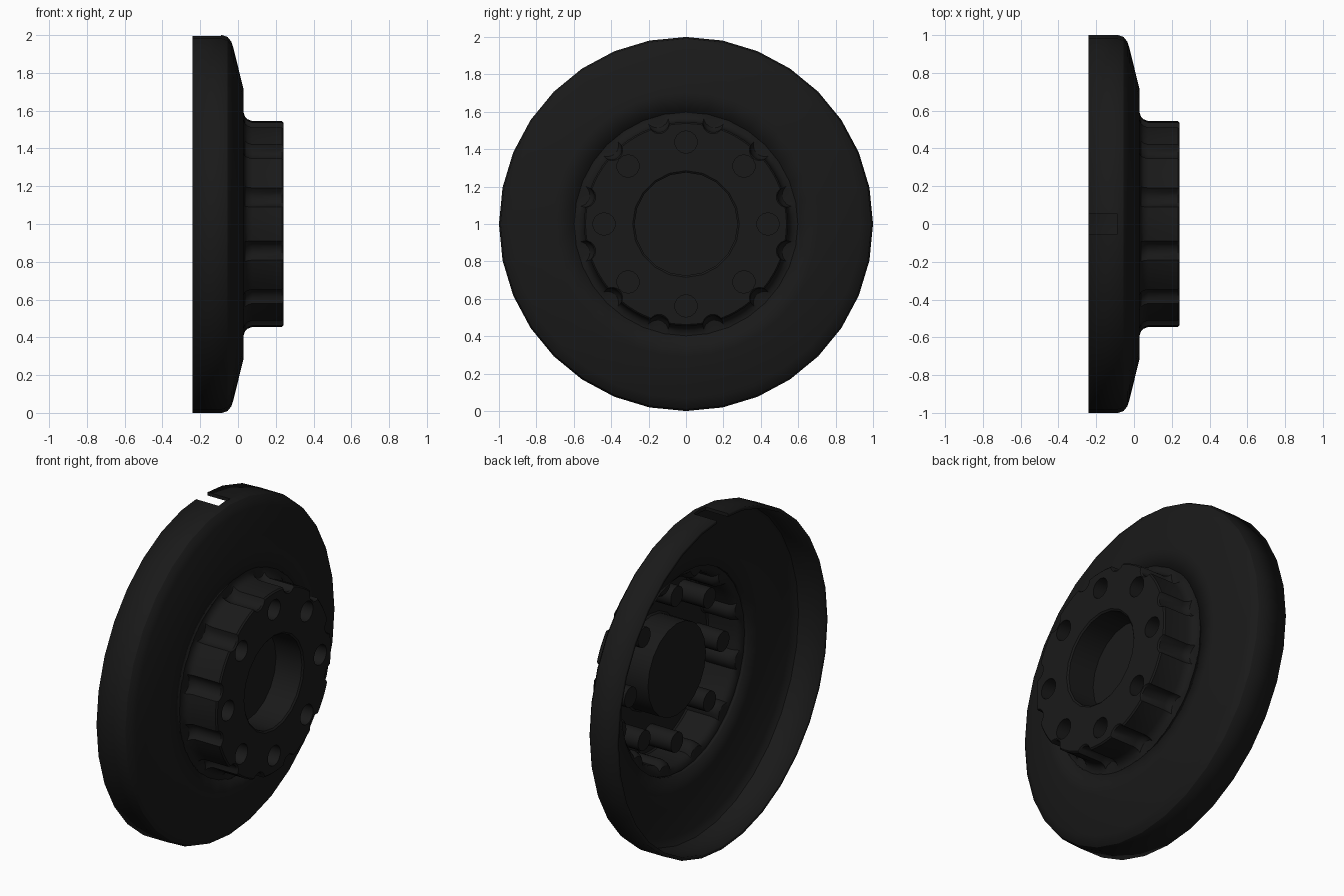
import bpy, bmesh
from math import sin, cos, radians, tau
from mathutils import Vector

if "Cube" in bpy.data.objects:
    bpy.data.objects.remove(bpy.data.objects["Cube"])

mat = bpy.data.materials.new("dark_metal")
mat.diffuse_color = (0.01, 0.01, 0.01, 1)
mat.use_nodes = True
mat.node_tree.nodes["Principled BSDF"].inputs["Base Color"].default_value = mat.diffuse_color


def ring(bm, x, pts):
    # ring of vertices around the x axis from (y, z) offsets
    return [bm.verts.new((x, y, z + 1)) for y, z in pts]


def circle(r, n, cy=0, cz=0):
    return [(cy + r * sin(tau * i / n), cz + r * cos(tau * i / n)) for i in range(n)]


def bridge(bm, a, b):
    n = len(a)
    for i in range(n):
        bm.faces.new((a[i], a[(i + 1) % n], b[(i + 1) % n], b[i]))


def loop_edges(bm, r):
    return [bm.edges.get((r[i], r[i - 1])) or bm.edges.new((r[i], r[i - 1]))
            for i in range(len(r))]


def finish(name, bm):
    bmesh.ops.recalc_face_normals(bm, faces=bm.faces)
    me = bpy.data.meshes.new(name)
    bm.to_mesh(me)
    bm.free()
    me.materials.append(mat)
    ob = bpy.data.objects.new(name, me)
    bpy.context.collection.objects.link(ob)
    return ob


def smooth(ob):
    bpy.ops.object.select_all(action='DESELECT')
    ob.select_set(True)
    bpy.context.view_layer.objects.active = ob
    bpy.ops.object.shade_smooth_by_angle(angle=radians(30))


# outer dish: 32-sided rim, rounded edge, cone and flat web
bm = bmesh.new()
profile = [(-0.24, 1.0), (-0.085, 1.0), (-0.055, 0.99), (-0.035, 0.965),
           (-0.025, 0.935), (0.03, 0.71), (0.03, 0.598)]
rings = [ring(bm, x, circle(r, 32)) for x, r in profile]
for a, b in zip(rings, rings[1:]):
    bridge(bm, a, b)
bmesh.ops.recalc_face_normals(bm, faces=bm.faces)
# make sure normals point outward so the thickness goes inward
bm.faces.ensure_lookup_table()
f = bm.faces[0]
flip = f.normal.dot(f.calc_center_median() - Vector((0, 0, 1))) < 0
dish = finish("outer_dish", bm)
sol = dish.modifiers.new("thickness", 'SOLIDIFY')
sol.thickness = 0.02
sol.offset = 1 if flip else -1

# notch in the top of the rim
bpy.ops.mesh.primitive_cube_add(size=1, location=(-0.19, 0, 2))
cutter = bpy.context.object
cutter.name = "notch_cutter"
cutter.scale = (0.2, 0.11, 0.2)
cutter.hide_render = True
cutter.hide_set(True)
cut = dish.modifiers.new("notch", 'BOOLEAN')
cut.operation = 'DIFFERENCE'
cut.object = cutter
smooth(dish)

# hub: twelve teeth separated by scalloped grooves
TOOTH = [(-9.5, 0), (-4.75, 0), (0, 0), (4.75, 0), (9.5, 0),
         (11, 0.6), (13, 0.92), (15, 1), (17, 0.92), (19, 0.6)]


def toothed(r, depth):
    pts = []
    for k in range(12):
        for a, d in TOOTH:
            t = radians(30 * k + a)
            pts.append(((r - d * depth) * sin(t), (r - d * depth) * cos(t)))
    return pts


bm = bmesh.new()
profile = [(0.03, 0.60, 0), (0.03, 0.59, 0.02), (0.036, 0.57, 0.035),
           (0.05, 0.555, 0.035), (0.075, 0.545, 0.035),
           (0.232, 0.545, 0.035), (0.24, 0.537, 0.035)]
rings = [ring(bm, x, toothed(r, d)) for x, r, d in profile]
for a, b in zip(rings, rings[1:]):
    bridge(bm, a, b)

# front face with centre bore and eight bolt holes, all closed cups
bore = ring(bm, 0.24, circle(0.285, 20))
cups = [(bore, circle(0.275, 20))]
for k in range(8):
    t = tau * k / 8
    c = circle(0.06, 14, 0.438 * sin(t), 0.438 * cos(t))
    cups.append((ring(bm, 0.24, c), c))
edges = loop_edges(bm, rings[-1])
for lip, _ in cups:
    edges += loop_edges(bm, lip)
bmesh.ops.triangle_fill(bm, edges=edges, use_beauty=True, normal=(1, 0, 0))
for i, (lip, pts) in enumerate(cups):
    start = lip
    if i == 0:
        start = ring(bm, 0.232, pts)
        bridge(bm, lip, start)
    end = ring(bm, 0.06, pts)
    bridge(bm, start, end)
    bm.faces.new(end)
smooth(finish("toothed_hub", bm))
